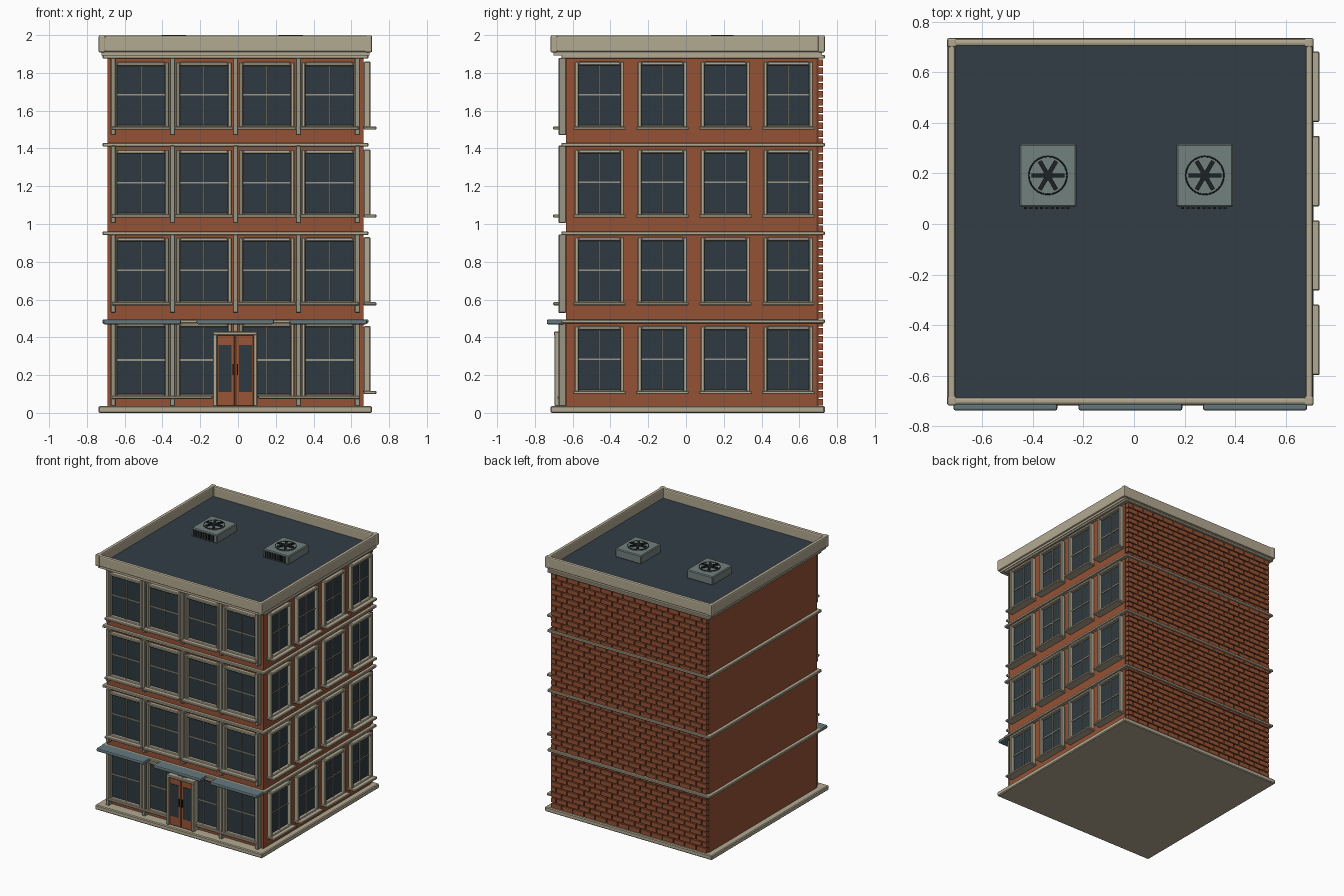
import bpy, bmesh, math
from mathutils import Matrix, Vector

if "Cube" in bpy.data.objects:
    bpy.data.objects.remove(bpy.data.objects["Cube"])


def material(name, r, g, b):
    m = bpy.data.materials.new(name)
    m.diffuse_color = (r, g, b, 1)
    m.use_nodes = True
    m.node_tree.nodes["Principled BSDF"].inputs["Base Color"].default_value = m.diffuse_color
    return m


BRICK = material("brick red", 0.30, 0.085, 0.035)
MORTAR = material("dark mortar", 0.13, 0.04, 0.02)
STONE = material("beige stone", 0.45, 0.40, 0.29)
FRAME = material("window trim", 0.32, 0.30, 0.23)
GLASS = material("dark glass", 0.028, 0.042, 0.052)
ROOF = material("slate roof", 0.032, 0.048, 0.060)
AWNING = material("blue grey awning", 0.13, 0.19, 0.21)
METAL = material("grey metal", 0.17, 0.22, 0.21)
DARK = material("black vents", 0.012, 0.016, 0.018)
DOOR = material("door wood", 0.32, 0.09, 0.035)


def finish(name, bm, mat, bevel=0.0, segments=1):
    mesh = bpy.data.meshes.new(name)
    bm.to_mesh(mesh)
    bm.free()
    mesh.materials.append(mat)
    ob = bpy.data.objects.new(name, mesh)
    bpy.context.collection.objects.link(ob)
    if bevel:
        mod = ob.modifiers.new("bevel", 'BEVEL')
        mod.width, mod.segments = bevel, segments
    return ob


def boxes(name, items, mat, bevel=0.0, segments=1):
    """One object from boxes given as (x0, x1, y0, y1, z0, z1)."""
    bm = bmesh.new()
    for x0, x1, y0, y1, z0, z1 in items:
        m = Matrix.Translation(((x0 + x1) / 2, (y0 + y1) / 2, (z0 + z1) / 2))
        m = m @ Matrix.Diagonal((x1 - x0, y1 - y0, z1 - z0, 1))
        bmesh.ops.create_cube(bm, size=1, matrix=m)
    return finish(name, bm, mat, bevel, segments)


# Main dimensions
L, R, F, B = -0.69, 0.665, -0.635, 0.702       # wall planes
OL, OR, OF, OB = -0.738, 0.71, -0.717, 0.735   # plinth and parapet outline
LEDGES = [0.484, 0.951, 1.42, 1.886]

# Walls, plinth, string courses
boxes("walls", [(L, R, F, B - 0.01, 0.02, 1.89)], BRICK)
boxes("back_mortar", [(L + 0.003, R - 0.003, B - 0.012, B, 0.03, 1.88)], MORTAR)
boxes("plinth", [(OL, OR, OF, OB, 0, 0.036)], STONE, 0.006)
boxes("floor_ledges", [(-0.717, 0.69, -0.66, 0.735, z - 0.01, z + 0.01) for z in LEDGES],
      STONE, 0.004)

# Back wall of separate bricks in running bond
bricks, rows, length = [], 44, 0.097
pitch = (1.875 - 0.036) / rows
for r in range(rows):
    z = 0.036 + r * pitch
    x = L - (length / 2 if r % 2 else 0)
    while x < R - 0.01:
        a, b = max(x, L) + 0.004, min(x + length, R) - 0.004
        if b - a > 0.01:
            bricks.append((a, b, B - 0.01, 0.725, z + 0.004, z + pitch - 0.004))
        x += length
boxes("back_bricks", bricks, BRICK)

# Roof deck and parapet with corner posts
boxes("roof_deck", [(OL + 0.015, OR - 0.015, OF + 0.015, OB - 0.015, 1.912, 1.92)], ROOF)
boxes("roof_soffit", [(OL + 0.015, OR - 0.015, OF + 0.015, OB - 0.015, 1.893, 1.912)], STONE)
t = 0.032
boxes("parapet", [(OL + .003, OR - .003, OF + .003, OF + t, 1.91, 1.997),
                  (OL + .003, OR - .003, OB - t, OB - .003, 1.91, 1.997),
                  (OL + .003, OL + t, OF + .003, OB - .003, 1.91, 1.997),
                  (OR - t, OR - .003, OF + .003, OB - .003, 1.91, 1.997)], STONE, 0.01, 2)
boxes("parapet_posts", [(x, x + 0.037, y, y + 0.037, 1.908, 1.999)
                        for x in (OL, OR - 0.037) for y in (OF, OB - 0.037)], STONE, 0.008, 2)

# Windows: wall-local boxes (along wall, depth outward, height)
frames, bars, panes, sills = [], [], [], []


def window(place, c, w, z0, z1):
    h, t, m = w / 2, 0.021, (z0 + z1) / 2
    frames.extend([place(c - h, c - h + t, 0, 0.037, z0, z1),
                   place(c + h - t, c + h, 0, 0.037, z0, z1),
                   place(c - h + t, c + h - t, 0, 0.035, z1 - t, z1),
                   place(c - h + t, c + h - t, 0, 0.035, z0, z0 + 0.014)])
    panes.append(place(c - h + 0.01, c + h - 0.01, 0, 0.009, z0 + 0.005, z1 - 0.01))
    bars.extend([place(c - 0.004, c + 0.004, 0.006, 0.017, z0, z1 - 0.01),
                 place(c - h + 0.01, c + h - 0.01, 0.006, 0.015, m - 0.004, m + 0.004)])
    sills.append(place(c - h - 0.008, c + h + 0.008, 0, 0.068, z0 - 0.011, z0 + 0.006))


def on_front(u0, u1, d0, d1, z0, z1):
    return (u0, u1, F - d1, F - d0, z0, z1)


def on_right(u0, u1, d0, d1, z0, z1):
    return (R + d0, R + d1, u0, u1, z0, z1)


for i in range(4):
    fx, ry = -0.513 + 0.3325 * i, -0.458 + 0.3335 * i
    for z in (0.58, 1.045, 1.51):
        window(on_front, fx, 0.295, z, z + 0.348)
        window(on_right, ry, 0.262, z, z + 0.35)
    window(on_front, fx, 0.295, 0.085, 0.475)
    window(on_right, ry, 0.262, 0.11, 0.46)
sills = [s for s in sills if not (s[4] < 0.09 and s[2] < F - 0.05)]   # shopfront has a flush sill
sills += [(-0.67, -0.135, F - 0.045, F, 0.074, 0.09), (0.108, 0.645, F - 0.045, F, 0.074, 0.09)]
boxes("window_frames", frames, STONE, 0.005)
boxes("window_bars", bars, FRAME)
boxes("window_glass", panes, GLASS)
boxes("window_sills", sills, STONE, 0.004)

# Slim front pilasters on every floor
pil = []
for i in range(5):
    x = (-0.66, -0.347, -0.013, 0.32, 0.632)[i]
    for z0, z1 in ((0.036, 0.475), (0.53, 0.945), (1.005, 1.415), (1.47, 1.88)):
        pil.append((x - 0.014, x + 0.014, F - 0.04, F, z0, z1))
boxes("front_pilasters", pil, FRAME, 0.004)

# Entrance: surround, two door leaves, glass and handles
cx = -0.015
boxes("door_surround", [(cx - 0.118, cx - 0.096, -0.697, F, 0.036, 0.427),
                        (cx + 0.096, cx + 0.118, -0.697, F, 0.036, 0.427),
                        (cx - 0.118, cx + 0.118, -0.699, F, 0.41, 0.43)], STONE, 0.004)
boxes("door_leaves", [(cx - 0.097, cx - 0.002, -0.684, F, 0.036, 0.412),
                      (cx + 0.002, cx + 0.097, -0.684, F, 0.036, 0.412)], DOOR, 0.003)
boxes("door_glass", [(cx + s * 0.054 - 0.034, cx + s * 0.054 + 0.034, -0.688, -0.68, 0.11, 0.36)
                     for s in (-1, 1)], GLASS)
boxes("door_handles", [(cx + s * 0.012 - 0.003, cx + s * 0.012 + 0.003, -0.696, -0.682, 0.2, 0.26)
                       for s in (-1, 1)], DARK)

# Shop awnings
boxes("awnings", [(x - 0.205, x + 0.205, -0.737, -0.645, 0.469, 0.495)
                  for x in (-0.508, -0.014, 0.478)], AWNING, 0.008, 2)

# Rooftop cooling units with fan and side vents
for n, x in enumerate((-0.34, 0.28)):
    y = 0.192
    boxes(f"cooling_unit_{n}", [(x - 0.112, x + 0.112, 0.067, 0.317, 1.918, 1.985)], METAL, 0.006)
    boxes(f"cooling_vents_{n}", [(x - 0.094 + i * 0.021, x - 0.082 + i * 0.021, 0.06, 0.069, 1.93, 1.975)
                                 for i in range(9)], DARK)
    bm = bmesh.new()
    bmesh.ops.create_cone(bm, cap_ends=True, segments=24, radius1=0.077, radius2=0.074, depth=0.008,
                          matrix=Matrix.Translation((x, y, 1.988)))
    finish(f"fan_disc_{n}", bm, METAL)
    bm = bmesh.new()
    for k in range(3):
        m = Matrix.Translation((x, y, 1.995)) @ Matrix.Rotation(math.radians(60 * k), 4, 'Z')
        bmesh.ops.create_cube(bm, size=1, matrix=m @ Matrix.Diagonal((0.13, 0.017, 0.01, 1)))
    bmesh.ops.create_cone(bm, cap_ends=True, segments=16, radius1=0.02, radius2=0.02, depth=0.01,
                          matrix=Matrix.Translation((x, y, 1.995)))
    finish(f"fan_blades_{n}", bm, DARK)
    # Dark rim around the fan
    bpy.ops.mesh.primitive_torus_add(major_radius=0.075, minor_radius=0.003, major_segments=24,
                                     minor_segments=6, location=(x, y, 1.991))
    rim = bpy.context.object
    rim.name = f"fan_rim_{n}"
    rim.data.materials.append(DARK)
